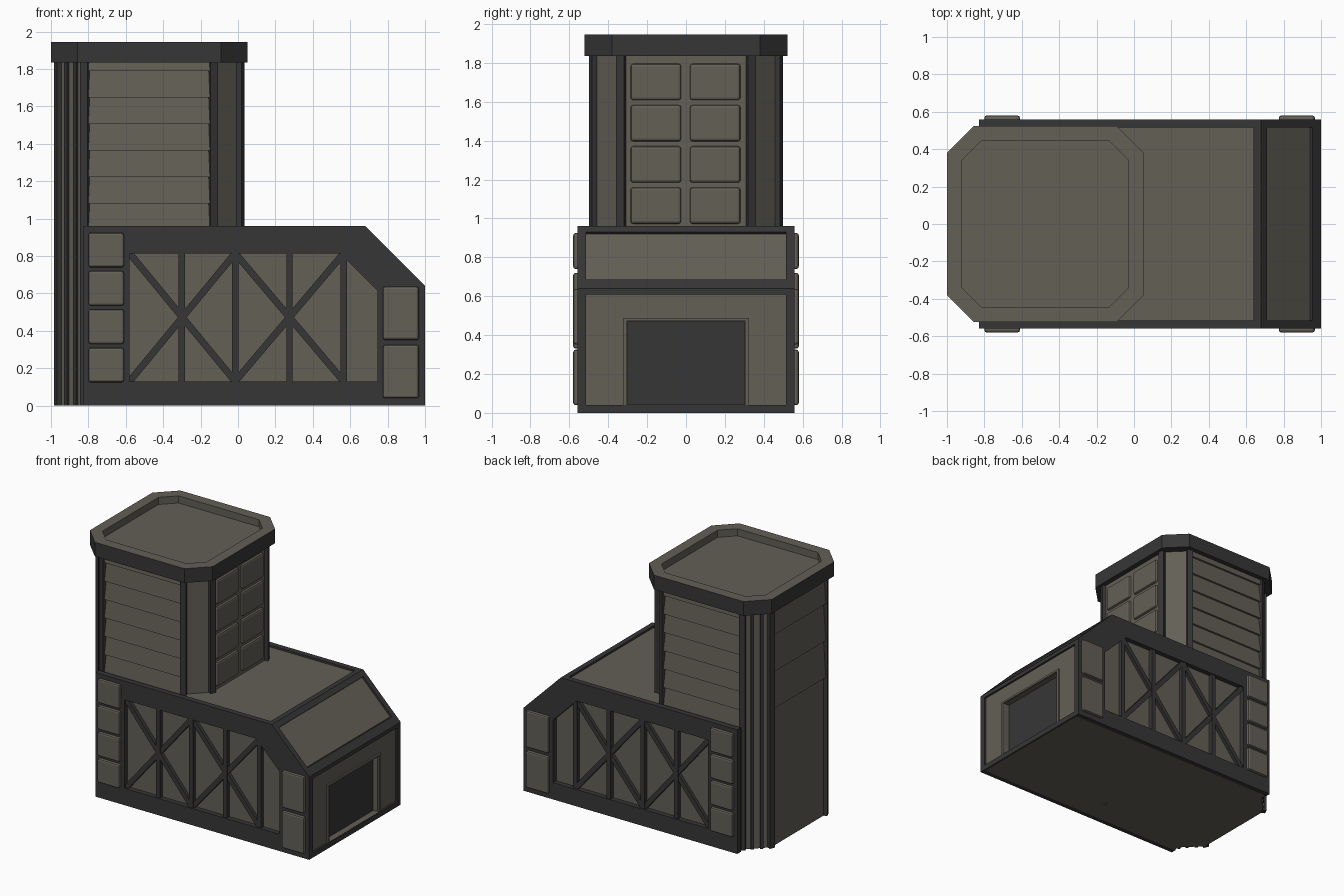
import bpy, bmesh
from mathutils import Vector, Matrix

if "Cube" in bpy.data.objects:
    bpy.data.objects.remove(bpy.data.objects["Cube"], do_unlink=True)


def material(name, rgb):
    m = bpy.data.materials.new(name)
    m.use_nodes = True
    m.diffuse_color = (*rgb, 1)
    m.node_tree.nodes["Principled BSDF"].inputs["Base Color"].default_value = (*rgb, 1)
    return m


OLIVE = material("olive grey panel", (0.125, 0.116, 0.093))
DARK = material("dark grey frame", (0.037, 0.037, 0.037))
X, Y, Z = Vector((1, 0, 0)), Vector((0, 1, 0)), Vector((0, 0, 1))


def frame(u, v, n, origin=(0, 0, 0)):
    """Profile axes u and v, extrusion axis n."""
    m = Matrix((u, v, n)).transposed().to_4x4()
    m.translation = origin
    return m


def extrude(name, fr, loop, d0, d1, mat, hole=None, bevel=0):
    """Extrude a profile; a hole with the same point count makes it a frame."""
    bm = bmesh.new()
    n = len(loop)

    def verts(pts, d):
        return [bm.verts.new(fr @ Vector((p[0], p[1], d))) for p in pts]

    a, b = verts(loop, d0), verts(loop, d1)
    pairs = [(a, b)]
    if hole:
        c, d = verts(hole, d0), verts(hole, d1)
        pairs = [(a, b), (b, d), (d, c), (c, a)]
    else:
        bm.faces.new(a)
        bm.faces.new(b)
    for p, q in pairs:
        for i in range(n):
            j = (i + 1) % n
            bm.faces.new((p[i], p[j], q[j], q[i]))
    bmesh.ops.recalc_face_normals(bm, faces=bm.faces)
    me = bpy.data.meshes.new(name)
    bm.to_mesh(me)
    bm.free()
    me.materials.append(mat)
    ob = bpy.data.objects.new(name, me)
    bpy.context.collection.objects.link(ob)
    if bevel:
        mod = ob.modifiers.new("soft edges", "BEVEL")
        mod.width, mod.segments = bevel, 2
    return ob


def rect(u0, u1, v0, v1):
    return [(u0, v0), (u1, v0), (u1, v1), (u0, v1)]


def octagon(x0, x1, y, cut):
    return [(x0 + cut, -y), (x1 - cut, -y), (x1, cut - y), (x1, y - cut),
            (x1 - cut, y), (x0 + cut, y), (x0, y - cut), (x0, cut - y)]


def bar(p, q, w):
    """Rectangle of width w along the segment p-q."""
    p, q = Vector(p), Vector(q)
    s = (q - p).normalized().orthogonal() * w / 2
    return [p - s, q - s, q + s, p + s]


PLAN = frame(X, Y, Z)
SECTION = frame(X, Z, Y)
END = frame(Y, Z, X)

# Lower hall: olive core, dark cross bars on roof, slope and end
extrude("hall_core", SECTION,
        [(-0.82, 0), (0.94, 0), (0.94, 0.68), (0.675, 0.945), (-0.82, 0.945)],
        -0.52, 0.52, OLIVE)
extrude("roof_ridge_bar", SECTION,
        [(0.64, 0.94), (0.64, 0.96), (0.68, 0.96), (0.71, 0.93), (0.69, 0.91)],
        -0.525, 0.525, DARK)
extrude("slope_foot_bar", SECTION,
        [(0.94, 0.67), (0.955, 0.685), (1, 0.64), (1, 0.61), (0.93, 0.61)],
        -0.525, 0.525, DARK)
extrude("end_panel", END, rect(-0.52, 0.52, 0, 0.62), 0.94, 0.985, OLIVE,
        hole=rect(-0.3, 0.3, 0.04, 0.47))
extrude("door_surround", END, rect(-0.325, 0.325, 0.03, 0.487), 0.95, 0.997, OLIVE,
        hole=rect(-0.305, 0.305, 0.042, 0.472))
extrude("door", END, rect(-0.31, 0.31, 0.035, 0.475), 0.938, 0.946, DARK)
extrude("end_sill", END, rect(-0.525, 0.525, 0, 0.04), 0.985, 1, DARK)

# Both long sides: pierced wall, trusses and raised plates
for side, s in (("front", -1), ("back", 1)):
    fr = frame(X, Z, s * Y)
    extrude(side + "_wall_frame", fr,
            [(-0.83, 0), (1, 0), (1, 0.64), (0.68, 0.96), (-0.83, 0.96)], 0.515, 0.558, DARK,
            hole=[(-0.58, 0.13), (0.745, 0.13), (0.745, 0.615), (0.545, 0.815), (-0.58, 0.815)])
    extrude(side + "_corner_strip", fr, rect(0.94, 1, 0, 0.64), 0.515, 0.53, DARK)
    for i, x in enumerate((-0.3, -0.015, 0.275, 0.565)):
        extrude(f"{side}_truss_post_{i}", fr, rect(x - 0.017, x + 0.017, 0.12, 0.82),
                0.515, 0.551, DARK)
    for i, (x0, x1) in enumerate(((-0.58, -0.015), (-0.015, 0.565))):
        for j, (a, b) in enumerate(((0.13, 0.815), (0.815, 0.13))):
            extrude(f"{side}_truss_brace_{i}{j}", fr, bar((x0, a), (x1, b), 0.036),
                    0.515, 0.545 + j * 0.002, DARK)
    for i in range(4):
        z = 0.125 + i * 0.205
        extrude(f"{side}_rear_plate_{i}", fr, rect(-0.8, -0.61, z, z + 0.185),
                0.54, 0.58, OLIVE, bevel=0.012)
    for i in range(2):
        z = 0.04 + i * 0.312
        extrude(f"{side}_end_plate_{i}", fr, rect(0.775, 0.967, z, z + 0.285),
                0.54, 0.58, OLIVE, bevel=0.012)

# Tower core and corner posts
corners = octagon(-0.96, 0.01, 0.475, 0.143)
extrude("tower_core", PLAN, corners, 0, 1.84, OLIVE)
points = [Vector((x, y, 0)) for x, y in corners]
for i, p in enumerate(points):
    t = (points[(i + 1) % 8] - p).normalized() + (p - points[i - 1]).normalized()
    t.normalize()
    extrude(f"tower_post_{i}", frame(t, t.cross(Z), Z, p),
            rect(-0.022, 0.022, -0.02, 0.018), 0, 1.84, DARK)


def slats(name, edge, top, bottom, step, first):
    """Overlapping boards on one tower face, proud at the lower edge."""
    a, b = points[edge], points[(edge + 1) % 8]
    u = (b - a).normalized()
    fr = frame(u.cross(Z), Z, u, (a + b) / 2)
    half = (b - a).length / 2 - 0.01
    z1, z0, i = top, first, 0
    while z1 > bottom + 0.01:
        lean = 0.016 * (z1 - z0) / step
        extrude(f"{name}_{i}", fr, [(-0.01, z0), (0.016, z0), (0.016 - lean, z1), (-0.01, z1)],
                -half, half, OLIVE)
        z1, z0, i = z0, z0 - step, i + 1


slats("front_board", 0, 1.84, 0.95, 0.142, 1.79)
slats("back_board", 4, 1.84, 0.95, 0.142, 1.79)
slats("rear_board", 6, 1.84, 1.06, 0.285, 1.64)

# Vertical ribs on the two rear chamfers
for edge in (5, 7):
    a, b = points[edge], points[(edge + 1) % 8]
    u = (b - a).normalized()
    for k in (1, 2):
        extrude(f"chamfer_rib_{edge}_{k}", frame(u, u.cross(Z), Z, a.lerp(b, k / 3)),
                rect(-0.012, 0.012, -0.01, 0.014), 0, 1.845, DARK)

# Tower windows above the roof
for row in range(4):
    for col, y in enumerate((-0.285, 0.02)):
        z = 0.972 + row * 0.212
        extrude(f"tower_window_{row}{col}", END, rect(y, y + 0.26, z, z + 0.188),
                -0.01, 0.028, OLIVE, bevel=0.014)

# Cap: dark outside and below, olive on the rim and in the tray
rim = extrude("cap_rim", PLAN, octagon(-1, 0.05, 0.523, 0.142), 1.835, 1.945, OLIVE,
              hole=octagon(-0.92, -0.03, 0.443, 0.102))
rim.data.materials.append(DARK)
middle = Vector((-0.475, 0, 1.89))
for f in rim.data.polygons:
    outward = f.normal.dot(f.center - middle) > 0
    if f.normal.z < -0.5 or (abs(f.normal.z) < 0.5 and outward):
        f.material_index = 1
extrude("cap_tray", PLAN, octagon(-0.93, -0.02, 0.453, 0.106), 1.838, 1.89, OLIVE)
